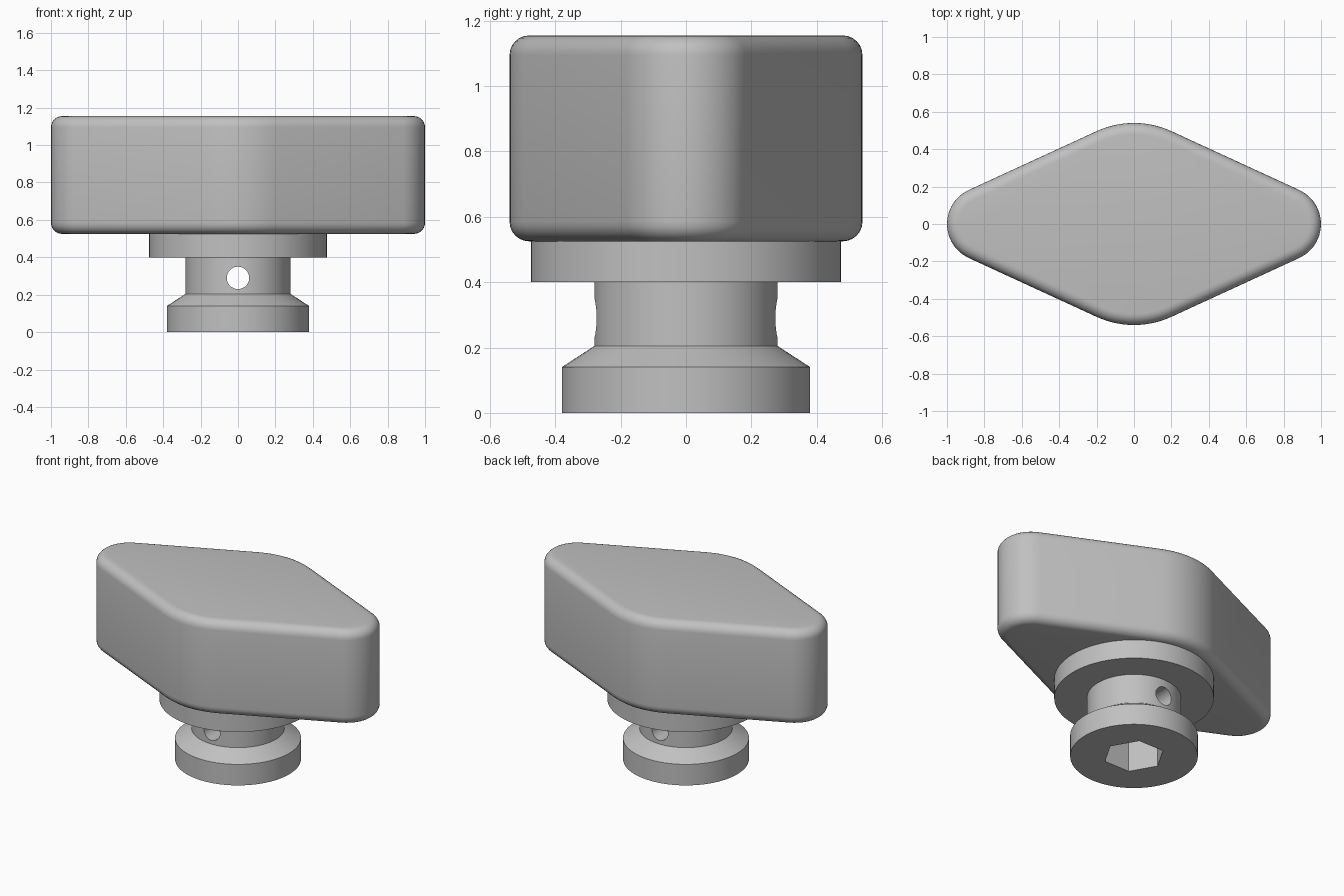
import bpy
import bmesh
from math import sin, cos, acos, atan2, hypot, pi, radians

cube = bpy.data.objects.get("Cube")
if cube:
    bpy.data.objects.remove(cube, do_unlink=True)

grey = bpy.data.materials.new("plain grey")
grey.use_nodes = True
colour = (0.53, 0.53, 0.53, 1)
grey.diffuse_color = colour
grey.node_tree.nodes["Principled BSDF"].inputs["Base Color"].default_value = colour


def make_object(name, bm):
    bmesh.ops.recalc_face_normals(bm, faces=bm.faces)
    mesh = bpy.data.meshes.new(name)
    bm.to_mesh(mesh)
    bm.free()
    mesh.materials.append(grey)
    obj = bpy.data.objects.new(name, mesh)
    bpy.context.collection.objects.link(obj)
    return obj


def activate(obj):
    bpy.ops.object.select_all(action='DESELECT')
    obj.select_set(True)
    bpy.context.view_layer.objects.active = obj


def finish(obj, angle):
    """Apply the modifiers, then smooth all but the sharp edges."""
    activate(obj)
    for mod in list(obj.modifiers):
        bpy.ops.object.modifier_apply(modifier=mod.name)
    bpy.ops.object.shade_smooth_by_angle(angle=radians(angle))


def prism(name, outline, bottom, top):
    bm = bmesh.new()
    base = bm.faces.new([bm.verts.new((x, y, bottom)) for x, y in outline])
    walls = bmesh.ops.extrude_face_region(bm, geom=[base], use_keep_orig=True)
    for v in walls["geom"]:
        if isinstance(v, bmesh.types.BMVert):
            v.co.z = top
    return make_object(name, bm)


def arc(cx, cy, radius, start, end, steps=14):
    angles = [start + (end - start) * i / steps for i in range(steps + 1)]
    return [(cx + radius * cos(a), cy + radius * sin(a)) for a in angles]


# Grip: diamond outline of four tangent arcs, with rounded rims
tip_r, side_r = 0.2, 0.48
tip_x, side_y = 1 - tip_r, 0.54 - side_r
turn = acos((side_r - tip_r) / hypot(tip_x, side_y)) - atan2(side_y, tip_x)
outline = (arc(tip_x, 0, tip_r, -turn, turn)
           + arc(0, side_y, side_r, turn, pi - turn)
           + arc(-tip_x, 0, tip_r, pi - turn, pi + turn)
           + arc(0, -side_y, side_r, pi + turn, 2 * pi - turn))
grip = prism("grip", outline, 0.525, 1.155)
rim = grip.modifiers.new("rounded rim", 'BEVEL')
rim.width = 0.06
rim.segments = 6
rim.limit_method = 'ANGLE'
rim.angle_limit = radians(60)
finish(grip, 30)

# Stem: foot, sloped shoulder, neck and collar turned as one piece
profile = [(0, 0), (0.38, 0), (0.38, 0.14), (0.28, 0.205),
           (0.28, 0.4), (0.475, 0.4), (0.475, 0.54), (0, 0.54)]
bm = bmesh.new()
points = [bm.verts.new((r, 0, z)) for r, z in profile]
edges = [bm.edges.new(pair) for pair in zip(points, points[1:])]
bmesh.ops.spin(bm, geom=points + edges, cent=(0, 0, 0), axis=(0, 0, 1),
               angle=2 * pi, steps=72, use_merge=True)
bmesh.ops.remove_doubles(bm, verts=bm.verts, dist=0.0001)
stem = make_object("stem", bm)

# Hexagonal socket in the foot and a cross hole through the neck
socket = prism("socket_cutter", arc(0, 0, 0.183, 0, 2 * pi, 6)[:-1], -0.1, 0.4)
hole = prism("hole_cutter", arc(0, 0, 0.06, 0, 2 * pi, 32)[:-1], -0.5, 0.5)
hole.rotation_euler.x = pi / 2
hole.location.z = 0.29
bpy.context.view_layer.update()
for cutter in (socket, hole):
    cut = stem.modifiers.new(cutter.name, 'BOOLEAN')
    cut.operation = 'DIFFERENCE'
    cut.solver = 'EXACT'
    cut.object = cutter
finish(stem, 25)
for cutter in (socket, hole):
    bpy.data.objects.remove(cutter, do_unlink=True)
